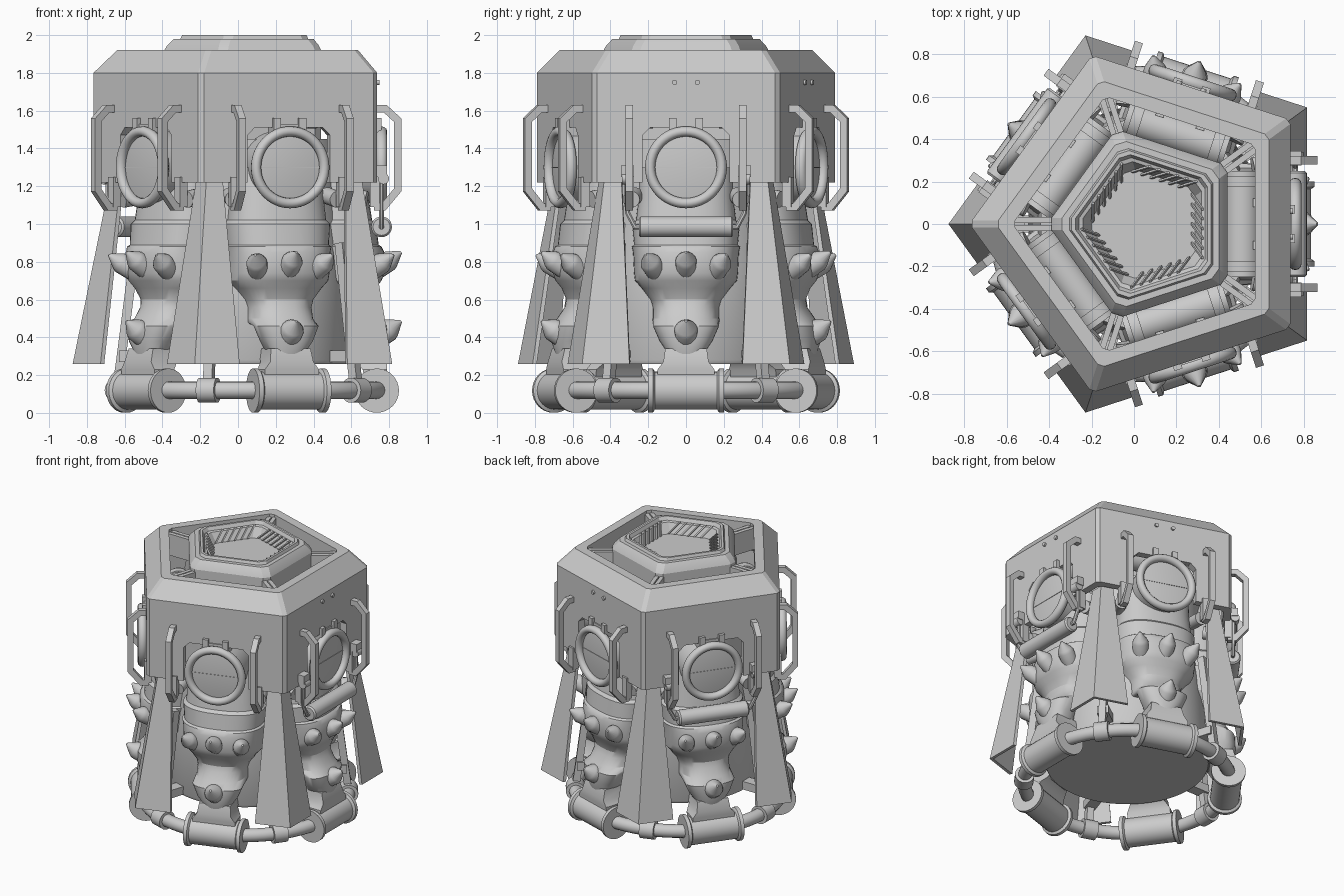
import bpy, bmesh
from math import sin, cos, tan, pi, radians, copysign
from mathutils import Vector, Matrix

if "Cube" in bpy.data.objects:
    bpy.data.objects.remove(bpy.data.objects["Cube"])

AXIS = Vector((0.06, 0, 0))          # the five-fold axis sits slightly right of centre
FACES = [72 * k for k in range(5)]
CORNERS = [36 + 72 * k for k in range(5)]


def loft(bm, rings, closed=False, caps=True):
    """Skin a list of equal-length point loops."""
    vs = [[bm.verts.new(p) for p in r] for r in rings]
    n = len(vs[0])
    for i in range(len(vs) if closed else len(vs) - 1):
        a, b = vs[i], vs[(i + 1) % len(vs)]
        for j in range(n):
            bm.faces.new((a[j], a[(j + 1) % n], b[(j + 1) % n], b[j]))
    if caps and not closed:
        bm.faces.new(vs[0][::-1])
        bm.faces.new(vs[-1])


def lathe(bm, prof, origin=(0, 0, 0), axis=(0, 0, 1), n=32, closed=False):
    """Revolve (radius, height) points about an axis."""
    o, a = Vector(origin), Vector(axis).normalized()
    u = a.orthogonal().normalized()
    v = a.cross(u)
    loft(bm, [[o + a * h + (u * cos(2 * pi * i / n) + v * sin(2 * pi * i / n)) * r
               for i in range(n)] for r, h in prof], closed)


def cyl(bm, p, q, r, n=24):
    d = Vector(q) - Vector(p)
    lathe(bm, [(r, 0), (r, d.length)], p, d, n)


def box(bm, x, y, z):
    loft(bm, [[(x[0], y[0], h), (x[1], y[0], h), (x[1], y[1], h), (x[0], y[1], h)] for h in z])


def sweep(bm, pts, r, ref, n=8):
    """Mitred bar along a path lying in the plane normal to ref."""
    pts, ref = [Vector(p) for p in pts], Vector(ref)
    rings = []
    for i, p in enumerate(pts):
        d0 = (p - pts[max(i - 1, 0)]).normalized()
        d1 = (pts[min(i + 1, len(pts) - 1)] - p).normalized()
        t = (d0 + d1).normalized()
        side = t.cross(ref).normalized() / max(t.dot(d1 if d1.length else d0), 0.5)
        rings.append([p + (ref * cos(a) + side * sin(a)) * r
                      for a in (2 * pi * (j + .5) / n for j in range(n))])
    loft(bm, rings)


def penta(R, z, t=0.012):
    """Pentagon loop with slightly cut corners."""
    out = []
    for c in CORNERS:
        d = Vector((cos(radians(c)), sin(radians(c)), 0))
        s = Vector((-d.y, d.x, 0)) * t * tan(radians(54))
        out += [d * R - s + Vector((0, 0, z)), d * R + s + Vector((0, 0, z))]
    return out


def emit(name, bm, angles=(0,), smooth=35):
    """Turn the bmesh into one object per angle round the axis."""
    bmesh.ops.recalc_face_normals(bm, faces=bm.faces)
    me = bpy.data.meshes.new(name)
    bm.to_mesh(me)
    bm.free()
    if smooth:
        me.polygons.foreach_set("use_smooth", [True] * len(me.polygons))
        me.set_sharp_from_angle(angle=radians(smooth))
    for a in angles:
        ob = bpy.data.objects.new(name, me)
        ob.location, ob.rotation_euler.z = AXIS, radians(a)
        bpy.context.collection.objects.link(ob)
    return ob


# central core drum
bm = bmesh.new()
lathe(bm, [(.55, .26), (.56, .28), (.53, .8), (.5, 1.2), (.5, 1.45)], n=64)
emit("core", bm)

# upper pentagonal housing with a notch in every wall
bm = bmesh.new()
loft(bm, [penta(R, z) for R, z in [(.825, 1.22), (.825, 1.80), (.70, 1.92), (.62, 1.92),
                                   (.62, 1.80), (.76, 1.66), (.76, 1.22)]], closed=True)
shell = emit("housing", bm, smooth=0)
bm = bmesh.new()
for a in FACES:
    part = bmesh.new()
    loft(part, [[(x, y, z) for y, z in [(-.23, 1.1), (.23, 1.1), (.23, 1.47), (.19, 1.51),
                                        (-.19, 1.51), (-.23, 1.47)]] for x in (.5, .9)])
    part.transform(Matrix.Rotation(radians(a), 4, 'Z'))
    tmp = bpy.data.meshes.new("tmp")
    part.to_mesh(tmp)
    part.free()
    bm.from_mesh(tmp)
cutter = emit("notch_cutter", bm, smooth=0)
cutter.hide_render = True
mod = shell.modifiers.new("notches", 'BOOLEAN')
mod.object, mod.operation, mod.solver = cutter, 'DIFFERENCE', 'EXACT'
bpy.context.view_layer.update()
shell.data = bpy.data.meshes.new_from_object(
    shell.evaluated_get(bpy.context.evaluated_depsgraph_get()))
shell.modifiers.clear()
bpy.data.objects.remove(cutter)

# top column with recessed vent well
bm = bmesh.new()
loft(bm, [penta(R, z, .02) for R, z in [(.45, 1.4), (.45, 1.92), (.435, 1.945), (.40, 1.98),
                                        (.365, 1.98), (.355, 2.0), (.335, 2.0), (.32, 1.975),
                                        (.30, 1.97), (.26, 1.90)]])
emit("top_column", bm, smooth=20)
bm = bmesh.new()
for i in range(6):
    y = -.16 + i * .046
    sweep(bm, [(.262, y, 1.982), (.213, y + .07, 1.905)], .008, (0, 1, 0), 4)
emit("vent_slats", bm, FACES)

# spokes from column to housing rim
bm = bmesh.new()
for s in (-1, 1):
    box(bm, (.42, .66), sorted((s * .004, s * .032)), (1.74, 1.90))
emit("rim_spoke", bm, CORNERS)

# banded tanks lying inside the housing
bm = bmesh.new()
cyl(bm, (.45, -.25, 1.6), (.45, .25, 1.6), .085, 32)
for y in (-.2, .2):
    cyl(bm, (.45, y - .025, 1.6), (.45, y + .025, 1.6), .094, 32)
for y in (-.1, .1):
    box(bm, (.5, .56), (y - .02, y + .02), (1.6, 1.69))
emit("tank", bm, FACES)

# portholes
bm = bmesh.new()
lathe(bm, [(.19 + .027 * cos(a), .70 + .03 * sin(a)) for a in (2 * pi * i / 12 for i in range(12))],
      (0, 0, 1.3), (1, 0, 0), 48, True)
lathe(bm, [(.19, .45), (.19, .685), (.17, .69)], (0, 0, 1.3), (1, 0, 0), 48)
box(bm, (.68, .693), (-.165, .165), (1.297, 1.303))
for y in (-.07, .07):
    box(bm, (.6, .70), (y - .02, y + .02), (1.46, 1.56))
box(bm, (.6, .685), (-.08, .08), (1.49, 1.53))
emit("porthole", bm, FACES)

# bent grab handles either side of each porthole
bm = bmesh.new()
for s in (-1, 1):
    y = s * .30
    sweep(bm, [(.66, y, 1.61), (.72, y, 1.61), (.785, y, 1.55), (.785, y, 1.18), (.71, y, 1.09),
               (.66, y, 1.09)], .028, (0, 1, 0), 4)
    box(bm, (.64, .69), (y - .025, y + .025), (1.09, 1.25))
emit("handle", bm, FACES, 25)

# sculpted legs: boxy elliptical sections of (z, half width, outer reach)
LEG = [(.27, .10, .71), (.32, .10, .72), (.38, .14, .735), (.46, .175, .73), (.50, .178, .705),
       (.56, .178, .66), (.60, .19, .65), (.66, .235, .67), (.70, .27, .70), (.74, .275, .715),
       (.85, .28, .715), (.88, .288, .70), (.89, .275, .685), (1.0, .285, .67), (1.02, .265, .65),
       (1.15, .25, .63), (1.3, .25, .60)]


def power(v):
    return copysign(abs(v) ** .8, v)


bm = bmesh.new()
rings = []
for z, w, reach in LEG:
    c = max(.46, reach - .10) if z < .5 else .46
    rings.append([(c + (reach - c) * power(cos(a)), w * power(sin(a)), z)
                  for a in (2 * pi * i / 40 for i in range(40))])
loft(bm, rings)
emit("leg", bm, FACES, 30)

# blunt spikes on the legs, tilted upward
bm = bmesh.new()
for y, z, r in [(-.175, .775, .056), (0, .785, .056), (.175, .775, .056), (0, .42, .062)]:
    x = .46 + .25 * (1 - abs(y / .28) ** 2.5) ** .4
    lathe(bm, [(r * .95, -.06), (r, .035), (r * .85, .055), (r * .12, .115)],
          (x, y, z), (1, y * 2.6, .7), 16)
emit("spikes", bm, FACES, 40)

# side knobs under the housing
bm = bmesh.new()
for s in (-1, 1):
    cyl(bm, (.5, s * .27, 1.15), (.62, s * .29, 1.13), .045, 20)
emit("knobs", bm, FACES)

# corner fins, folded along the middle
bm = bmesh.new()
rings = []
for z, R, w in [(.26, .935, .25), (1.24, .735, .09)]:
    dx, dy = w * cos(radians(54)), w * sin(radians(54))
    rings.append([(R - dx, -dy, z), (R, 0, z), (R - dx, dy, z),
                  (R - dx - .02, dy - .01, z), (R - .025, 0, z), (R - dx - .02, -dy + .01, z)])
loft(bm, rings)
emit("fin", bm, CORNERS, 10)

# base ring, its rollers, brackets, corner clamps and struts
bm = bmesh.new()
lathe(bm, [(.70 + .046 * cos(a), .12 + .046 * sin(a)) for a in (2 * pi * i / 16 for i in range(16))],
      n=80, closed=True)
emit("base_ring", bm)
bm = bmesh.new()
lathe(bm, [(.085, -.2), (.117, -.2), (.117, -.175), (.1, -.165), (.1, .165), (.117, .175),
           (.117, .2), (.085, .2)], (.675, 0, .118), (0, 1, 0), 32)
loft(bm, [[(x0, -w, z), (x1, -w, z), (x1, w, z), (x0, w, z)] for z, w, x0, x1 in
          [(.12, .15, .62, .72), (.23, .15, .60, .73), (.27, .12, .56, .73), (.34, .11, .5, .71)]])
emit("base_roller", bm, FACES)
bm = bmesh.new()
cyl(bm, (.70, -.05, .12), (.70, .05, .12), .066)
sweep(bm, [(.70, 0, .14), (.68, 0, .28), (.60, 0, .9)], .035, (0, 1, 0), 4)
box(bm, (.5, .69), (-.04, .04), (.27, .33))
emit("ring_clamp", bm, CORNERS)

# hanging grab bars on two faces
bm = bmesh.new()
lathe(bm, [(.045, -.25), (.055, -.24), (.055, .24), (.045, .25)], (.70, 0, .985), (0, 1, 0), 24)
sweep(bm, [(.70, -.31, 1.28), (.70, -.31, 1.06), (.70, -.27, .985), (.70, .27, .985),
           (.70, .31, 1.06), (.70, .31, 1.28)], .014, (1, 0, 0))
for s in (-1, 1):
    box(bm, (.66, .73), (s * .31 - .035, s * .31 + .035), (1.25, 1.31))
    cyl(bm, (.71, s * .31 - .03, 1.24), (.71, s * .31 + .03, 1.24), .03, 16)
emit("grab_bar", bm, (0, 144))

# small pegs above two portholes
bm = bmesh.new()
for y in (-.06, .06):
    cyl(bm, (.65, y, 1.75), (.69, y, 1.75), .014, 12)
emit("wall_pegs", bm, (0, 72))
